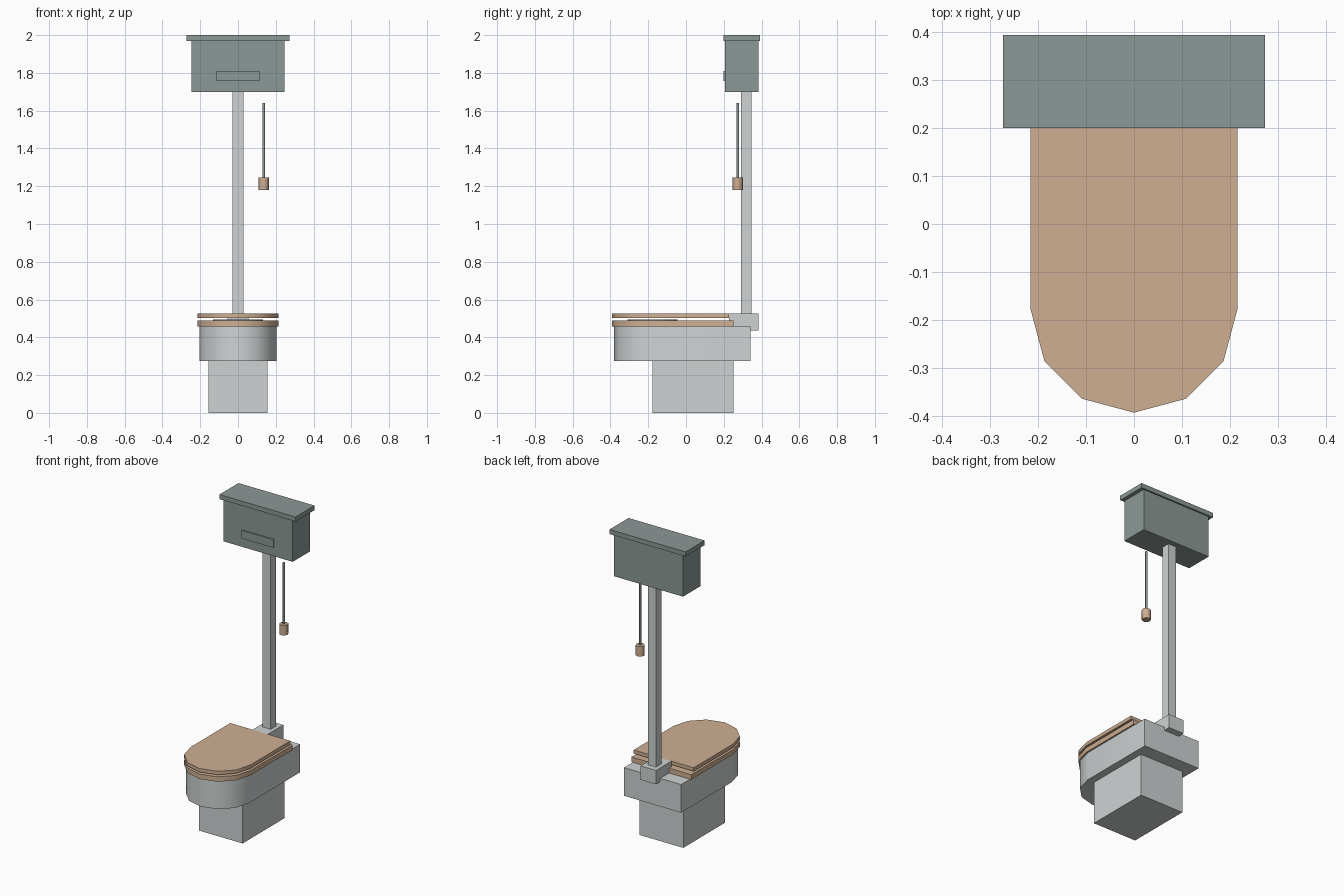
import bpy, bmesh, math

if "Cube" in bpy.data.objects:
    bpy.data.objects.remove(bpy.data.objects["Cube"])


def material(name, rgb):
    m = bpy.data.materials.new(name)
    m.diffuse_color = (*rgb, 1)
    m.use_nodes = True
    m.node_tree.nodes["Principled BSDF"].inputs["Base Color"].default_value = m.diffuse_color
    return m


PORCELAIN = material("pale_porcelain", (0.62, 0.65, 0.65))
WOOD = material("tan_wood", (0.62, 0.43, 0.29))
IRON = material("grey_green_iron", (0.265, 0.315, 0.305))


def add(name, bm, mat, smooth=False):
    bmesh.ops.recalc_face_normals(bm, faces=bm.faces)
    me = bpy.data.meshes.new(name)
    bm.to_mesh(me)
    bm.free()
    me.materials.append(mat)
    ob = bpy.data.objects.new(name, me)
    bpy.context.collection.objects.link(ob)
    if smooth:
        bpy.ops.object.select_all(action='DESELECT')
        ob.select_set(True)
        bpy.context.view_layer.objects.active = ob
        bpy.ops.object.shade_smooth_by_angle(angle=math.radians(46))
    return ob


def prism(name, outline, z0, z1, mat, smooth=False):
    bm = bmesh.new()
    face = bm.faces.new([bm.verts.new((x, y, z0)) for x, y in outline])
    top = bmesh.ops.extrude_face_region(bm, geom=[face])["geom"]
    bmesh.ops.translate(bm, vec=(0, 0, z1 - z0),
                        verts=[g for g in top if isinstance(g, bmesh.types.BMVert)])
    return add(name, bm, mat, smooth)


def box(name, hx, y0, y1, z0, z1, mat):
    return prism(name, [(-hx, y0), (hx, y0), (hx, y1), (-hx, y1)], z0, z1, mat)


def round_front(name, r, back, z0, z1, mat, centre=-0.177, segs=6):
    """Straight-sided slab with a half-round front."""
    arc = [(-r * math.cos(math.pi * i / segs), centre - r * math.sin(math.pi * i / segs))
           for i in range(segs + 1)]
    return prism(name, arc + [(r, back), (-r, back)], z0, z1, mat, True)


def rod(name, x, y, r, z0, z1, mat, segs):
    pts = [(x + r * math.cos(2 * math.pi * i / segs), y + r * math.sin(2 * math.pi * i / segs))
           for i in range(segs)]
    return prism(name, pts, z0, z1, mat, True)


# Pan
box("pedestal", 0.157, -0.177, 0.252, 0, 0.275, PORCELAIN)
round_front("bowl", 0.205, 0.342, 0.275, 0.457, PORCELAIN)
round_front("seat", 0.215, 0.252, 0.457, 0.489, WOOD)
rod("bowl_opening", 0, -0.177, 0.132, 0.486, 0.495, IRON, 12)
round_front("seat_lid", 0.215, 0.228, 0.502, 0.525, WOOD)

# Flush pipe
box("pipe_elbow", 0.055, 0.228, 0.385, 0.435, 0.525, PORCELAIN)
box("flush_pipe", 0.029, 0.292, 0.348, 0.525, 1.70, PORCELAIN)

# High cistern
box("cistern", 0.247, 0.207, 0.383, 1.70, 1.97, IRON)
box("cistern_lid", 0.272, 0.199, 0.393, 1.97, 2.0, IRON)
box("cistern_plate", 0.114, 0.199, 0.208, 1.758, 1.81, IRON)

# Pull chain and grip
rod("pull_chain", 0.136, 0.274, 0.007, 1.245, 1.64, IRON, 8)
rod("pull_grip", 0.136, 0.274, 0.027, 1.18, 1.245, WOOD, 8)
